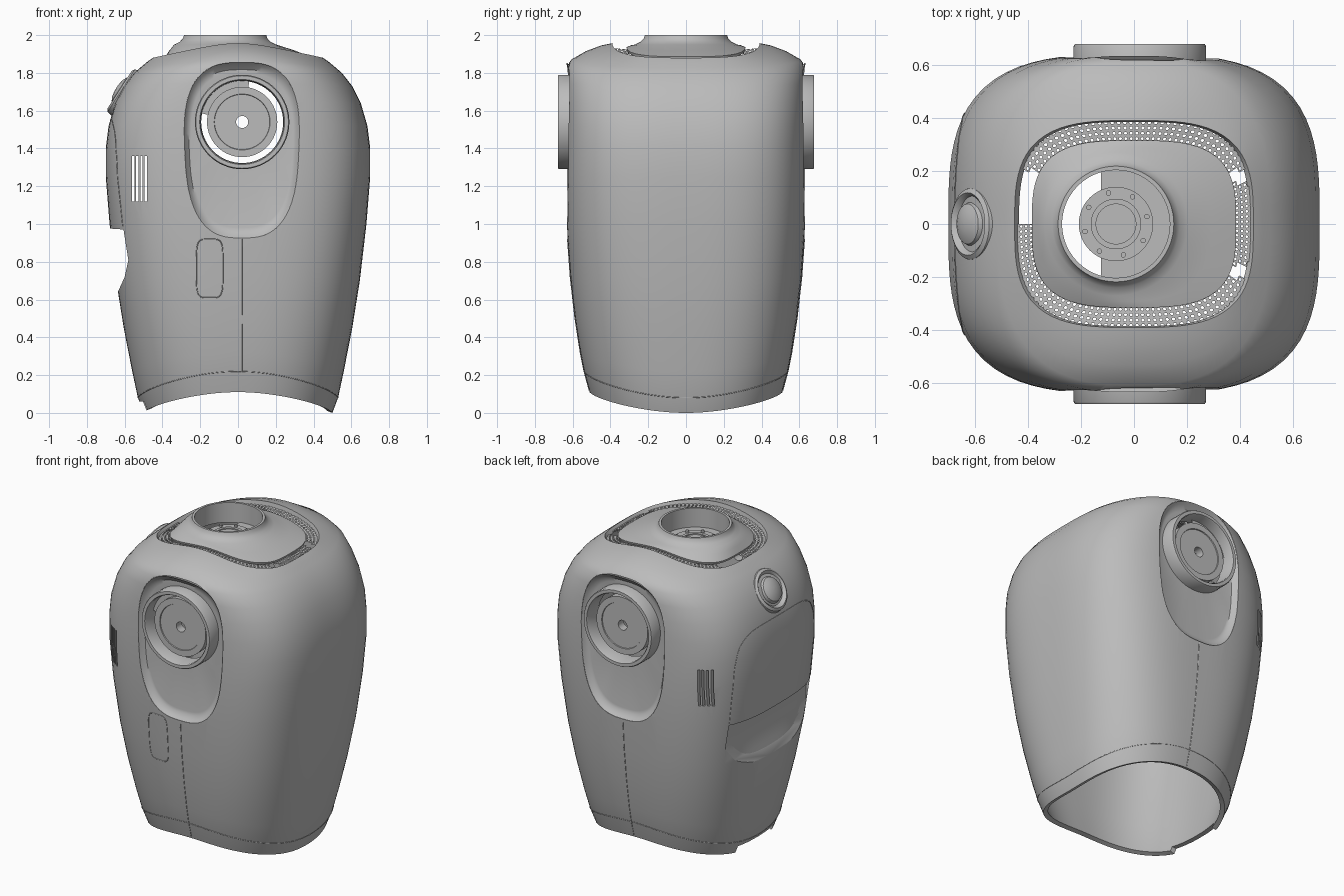
import bpy, bmesh, math
from mathutils import Vector, Matrix

if "Cube" in bpy.data.objects:
    bpy.data.objects.remove(bpy.data.objects["Cube"])

grey = bpy.data.materials.new("shell grey")
grey.use_nodes = True
GREY = (0.5, 0.5, 0.5, 1)
grey.diffuse_color = GREY
grey.node_tree.nodes["Principled BSDF"].inputs["Base Color"].default_value = GREY

TAU = math.tau
SEG = 96
# Shell sections: half width, half depth, squareness, height at the x ends, height at the y ends
SHELL = [(.5, .51, 2.5, 0, .11), (.53, .54, 2.55, .08, .22), (.56, .56, 2.65, .22, .32), (.605, .588, 2.8, .45, .5),
         (.645, .613, 2.95, .7, .72), (.68, .633, 3.1, 1, 1), (.7, .64, 3.2, 1.25, 1.25), (.7, .64, 3.2, 1.4, 1.4),
         (.685, .64, 3.2, 1.52, 1.53), (.65, .64, 3.1, 1.64, 1.65), (.605, .638, 2.95, 1.73, 1.75),
         (.55, .634, 2.8, 1.8, 1.83), (.515, .608, 2.7, 1.83, 1.87), (.485, .53, 2.7, 1.855, 1.915),
         (.465, .45, 2.9, 1.87, 1.945), (.45, .39, 3.2, 1.88, 1.957)]


def section(spec, t):
    a, b, n, zx, zy = spec
    c, s = math.cos(t), math.sin(t)
    r = (abs(c) ** n + abs(s) ** n) ** (-1 / n)
    return Vector((a * c * r, b * s * r, zx + (zy - zx) * s ** (2 if zx < 1 else 4)))


def mix(p, q, f):
    return [u + (v - u) * f for u, v in zip(p, q)]


def surface(u, z, axis):
    """Distance of the shell from the centre along an axis (0 = x, 1 = y)."""
    k = 3 + axis
    for p, q in zip(SHELL, SHELL[1:]):
        if p[k] <= z <= q[k]:
            s = mix(p, q, (z - p[k]) / (q[k] - p[k]))
            break
    else:
        s = SHELL[0]
    return s[axis] * max(0, 1 - (abs(u) / s[1 - axis]) ** s[2]) ** (1 / s[2])


def smooth(ob, angle=35):
    bpy.ops.object.select_all(action='DESELECT')
    ob.select_set(True)
    bpy.context.view_layer.objects.active = ob
    bpy.ops.object.shade_smooth_by_angle(angle=math.radians(angle))


def finish(name, verts, faces, fix=True):
    me = bpy.data.meshes.new(name)
    me.from_pydata([tuple(v) for v in verts], [], faces)
    if fix:
        bm = bmesh.new()
        bm.from_mesh(me)
        bmesh.ops.remove_doubles(bm, verts=bm.verts, dist=1e-5)
        bmesh.ops.recalc_face_normals(bm, faces=bm.faces)
        bm.to_mesh(me)
        bm.free()
    me.materials.append(grey)
    ob = bpy.data.objects.new(name, me)
    bpy.context.collection.objects.link(ob)
    smooth(ob)
    return ob


def loft(name, rings, cap=False, fix=True):
    n = len(rings[0])
    verts = [v for r in rings for v in r]
    faces = [(i * n + j, i * n + (j + 1) % n, (i + 1) * n + (j + 1) % n, (i + 1) * n + j)
             for i in range(len(rings) - 1) for j in range(n)]
    if cap:
        faces += [tuple(range(n)), tuple(range(len(verts) - n, len(verts)))]
    return finish(name, verts, faces, fix)


def lathe(name, profile, place, seg=64, closed=False, cap=False):
    """Turn (radius, height) points about z, then move them with a matrix."""
    profile = profile + profile[:1] if closed else profile
    return loft(name, [[place @ Vector((r * math.cos(TAU * j / seg), r * math.sin(TAU * j / seg), h))
                        for j in range(seg)] for r, h in profile], cap)


def box(name, lo, hi):
    ring = [(lo[0], lo[1]), (hi[0], lo[1]), (hi[0], hi[1]), (lo[0], hi[1])]
    return loft(name, [[(x, y, z) for x, y in ring] for z in (lo[2], hi[2])], True)


# Shoulder recess outline in the x-z plane
def recess(t, k=1.0):
    c, s = math.cos(t), math.sin(t)
    r = (abs(c) ** 2.8 + abs(s) ** 2.8) ** (-1 / 2.8)
    return .02 + (.302 + .02 * s * r) * c * r * k, 1.39 + .464 * s * r * k


steps = [TAU * j / SEG for j in range(SEG)]

# Outer shell with its openings
body = loft("torso_shell", [[section(s, t) for t in steps] for s in SHELL], fix=False)
mod = body.modifiers.new("wall", 'SOLIDIFY')
mod.thickness, mod.offset = .03, -1
POCKET = [(-.82, .985), (-.59, .97), (-.578, .9), (-.578, .82), (-.6, .72), (-.645, .62), (-.82, .62)]
POCKET_Y = .42
cutters = [loft("recess_cutter", [[(*recess(t)[:1], y, recess(t)[1]) for t in steps] for y in (-1, 1)], True),
           loft("pocket_cutter", [[(x, y, z) for x, z in POCKET] for y in (-POCKET_Y, POCKET_Y)], True),
           box("rim_notch_cutter", (-.8, -.2, -.1), (-.3, .18, .06))]
for i in range(4):
    x = -.555 + .022 * i
    cutters.append(box("vent_cutter", (x - .006, -1, 1.12), (x + .006, 1, 1.36)))
for c in cutters:
    c.hide_render = True
    mod = body.modifiers.new("cut", 'BOOLEAN')
    mod.object, mod.solver = c, 'EXACT'
bpy.context.view_layer.update()
baked = bpy.data.meshes.new_from_object(body.evaluated_get(bpy.context.evaluated_depsgraph_get()))
body.modifiers.clear()
body.data = baked
for c in cutters:
    bpy.data.objects.remove(c)
smooth(body)

# Side pocket lining, kept within the shell surface
inner = [(-.7, .985)] + POCKET[1:-1]
n, rows = len(inner), 25
verts = []
for i in range(rows):
    y = POCKET_Y * (2 * i / (rows - 1) - 1)
    verts += [(max(x, .004 - surface(y, z, 0)), y, z) for x, z in inner]
finish("pocket_lining", verts, [(i * n + j, i * n + j + 1, i * n + n + j + 1, i * n + n + j)
                                for i in range(rows - 1) for j in range(n - 1)])

# Shoulder recesses, sockets and hubs, front and back
for side, word in ((-1, "front"), (1, "back")):
    rings = [[], [], [], [], []]
    for t in steps:
        for ring, k, depth in zip(rings, (1.004, .97, .92, .88), (0, .018, .034, .04)):
            x, z = recess(t, k)
            lip = surface(x, min(z, 1.83), 1)
            ring.append((x, side * (min(lip - depth, .595) if depth > .03 else lip - depth), z))
        x, z = recess(t, .88)
        d = Vector((x - .022, z - 1.54)).normalized() * .218
        rings[4].append((.022 + d.x, side * .59, 1.54 + d.y))
    loft(word + "_recess", rings)
    place = Matrix.Translation((.022, 0, 1.54)) @ Matrix(((1, 0, 0), (0, 0, side), (0, 1, 0))).to_4x4()
    lathe(word + "_socket_ring", [(.25, .57), (.25, .67), (.245, .678), (.225, .678), (.22, .67), (.217, .57)],
          place, closed=True)
    lathe(word + "_hub", [(.186, .57), (.186, .632), (.148, .632), (.146, .626), (.032, .626), (.032, .57)],
          place, closed=True)
    arc = [math.radians(80 + 8.8 * i) for i in range(11)]
    finish(word + "_hub_bridge", [place @ Vector((r * math.cos(t), r * math.sin(t), .605))
                                  for r in (.18, .22) for t in arc],
           [(i, i + 1, i + 12, i + 11) for i in range(10)])

# Perforated grille set into a channel round the top
OUTER, INNER = (.452, .392, 3.2, 1.862, 1.932), (.38, .312, 3.2, 1.872, 1.924)
COLS, ROWS = 120, 4


def grille_point(i, j):
    return section(mix(OUTER, INNER, j / ROWS), TAU * i / COLS)


verts, faces = [], []
for i in range(COLS):
    for j in range(ROWS):
        mid = grille_point(i + .5, j + .5)
        if (mid.x > .3 and .15 < abs(mid.y) < .2) or (mid.x < -.3 and 0 < mid.y < .2):
            continue
        base = len(verts)
        for hole in (False, True):
            for k in range(8):
                c, s = math.cos(TAU * k / 8), math.sin(TAU * k / 8)
                m = .28 if hole else .5 / max(abs(c), abs(s))
                verts.append(grille_point(i + .5 + m * c, j + .5 + m * s))
        faces += [(base + k, base + (k + 1) % 8, base + 8 + (k + 1) % 8, base + 8 + k) for k in range(8)]
finish("top_grille", verts, faces)

# Top cap rising into the neck collar
NECK = Vector((-.068, 0, 0))


def neck_ring(r, z):
    return [NECK + Vector((r * math.cos(t), r * math.sin(t), z)) for t in steps]


lip = [section((.385, .315, 3.2, 1.886, 1.936), t) for t in steps]
flare = neck_ring(.27, 1.95)
loft("top_cap", [[section(INNER, t) for t in steps], lip, [a.lerp(b, .5) + Vector((0, 0, .003)) for a, b in zip(lip, flare)],
                 flare, neck_ring(.24, 1.965), neck_ring(.224, 1.982), neck_ring(.218, 2),
                 neck_ring(.203, 2), neck_ring(.203, 1.87)])

# Neck floor: cut-off plate, round bearing and bolts
finish("neck_floor", [(max(v.x, -.125), v.y, 1.875) for v in neck_ring(.206, 0)], [tuple(range(SEG))])
at_neck = Matrix.Translation(NECK)
lathe("neck_bearing", [(.14, 1.865), (.14, 1.885), (.095, 1.885), (.095, 1.892), (.075, 1.892), (.075, 1.885)],
      at_neck, cap=True)
for i in range(8):
    t = TAU * (i + .3) / 8
    lathe("neck_bolt", [(.01, 1.88), (.01, 1.898)],
          at_neck @ Matrix.Translation((.12 * math.cos(t), .12 * math.sin(t), 0)), 12, cap=True)

# Round side button in its collar
tilt = Matrix.Translation((-.608, 0, 1.7)) @ Vector((-.84, 0, .54)).to_track_quat('Z', 'Y').to_matrix().to_4x4()
lathe("button_collar", [(.142, -.03), (.134, .012), (.118, .022), (.1, .006), (.09, -.03)], tilt, 40)
lathe("button", [(.084, -.04), (.084, .005), (.076, .024), (.05, .036), (.02, .041), (.001, .042)], tilt, 40, cap=True)


# Fine panel seams laid on the shell
def seam(name, points, closed):
    cu = bpy.data.curves.new(name, 'CURVE')
    cu.dimensions, cu.bevel_depth, cu.bevel_resolution = '3D', .0025, 0
    sp = cu.splines.new('POLY')
    sp.points.add(len(points) - 1)
    for p, q in zip(sp.points, points):
        p.co = (*q, 1)
    sp.use_cyclic_u = closed
    cu.materials.append(grey)
    bpy.context.collection.objects.link(bpy.data.objects.new(name, cu))


def rounded(cu, cz, hu, hz, n, angles):
    return [section((hu, hz, n, 0, 0), t).to_2d() + Vector((cu, cz)) for t in angles]


seam("rim_seam", [section(SHELL[1], t) for t in steps], True)
seam("hatch_seam", [(x, -surface(x, z, 1), z) for x, z in rounded(-.15, .765, .07, .155, 5, steps)], True)
upper = [math.pi * j / SEG for j in range(SEG + 1)]
seam("side_panel_seam", [(-surface(y, z, 0), y, z) for y, z in rounded(0, .985, POCKET_Y, .57, 5, upper)], False)
for side in (-1, 1):
    seam("centre_seam", [(.02, side * surface(.02, .12 + .05 * i, 1), .12 + .05 * i) for i in range(17)], False)
